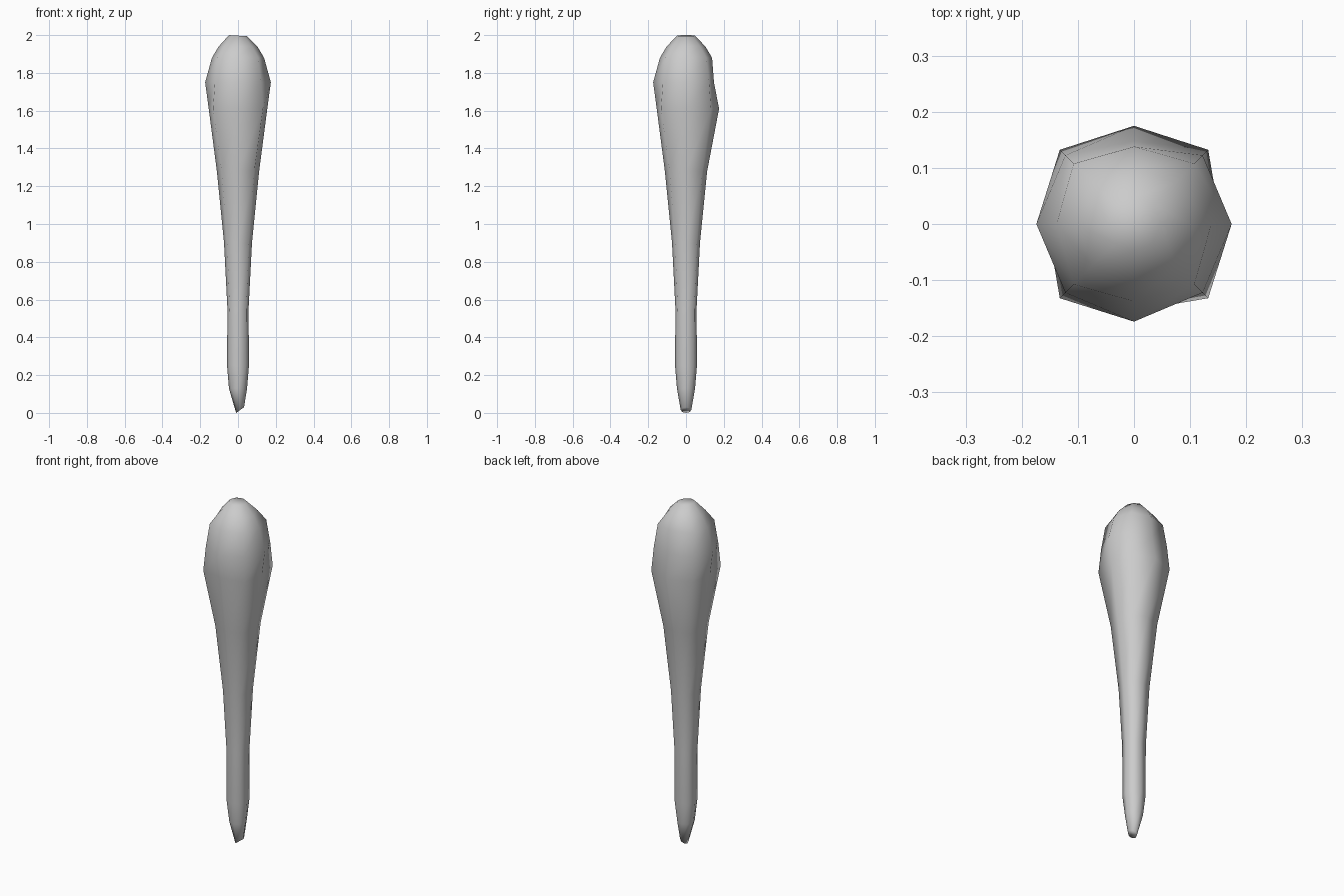
import bpy
import bmesh
from math import sin, cos, pi

cube = bpy.data.objects.get("Cube")
if cube:
    bpy.data.objects.remove(cube)

# One grey material
grey = bpy.data.materials.new("plain grey")
grey.use_nodes = True
colour = (0.6, 0.6, 0.6, 1)
grey.diffuse_color = colour
grey.node_tree.nodes["Principled BSDF"].inputs["Base Color"].default_value = colour

SIDES = 8
BACK = 2  # column facing +y

# Club profile: height, radius on the axes, radius on the corners
profile = [
    (0.015, 0.028, 0.027),
    (0.13, 0.048, 0.047),
    (0.25, 0.058, 0.061),
    (0.55, 0.056, 0.062),
    (0.90, 0.074, 0.081),
    (1.28, 0.112, 0.122),
    (1.61, 0.155, 0.187),
    (1.75, 0.174, 0.173),
    (1.88, 0.138, 0.152),
    (1.94, 0.102, 0.105),
    (1.997, 0.048, 0.048),
]
# The back edge bulges lower than the others
back_radius = {1.61: 0.175, 1.75: 0.148}

bm = bmesh.new()
rings = []
for level, (z, axis_r, corner_r) in enumerate(profile):
    ring = []
    for i in range(SIDES):
        a = 2 * pi * i / SIDES
        r = corner_r if i % 2 else axis_r
        if i == BACK:
            r = back_radius.get(z, r)
        x, y, h = r * cos(a), r * sin(a), z
        if level == 0:  # slanted, slightly offset foot
            x = x * 0.75 + 0.011
            h += 0.015 * cos(a)
        elif level == len(profile) - 1:  # slightly tilted crown
            h -= 0.003 * cos(a)
        ring.append(bm.verts.new((x, y, h)))
    rings.append(ring)

# Wall between rings, then both end caps
for low, high in zip(rings, rings[1:]):
    for i in range(SIDES):
        j = (i + 1) % SIDES
        bm.faces.new((low[i], low[j], high[j], high[i]))
bm.faces.new(list(reversed(rings[0])))
bm.faces.new(rings[-1])
for face in bm.faces:
    face.smooth = True

mesh = bpy.data.meshes.new("club_body")
bm.to_mesh(mesh)
bm.free()
mesh.materials.append(grey)
club = bpy.data.objects.new("club_body", mesh)
bpy.context.collection.objects.link(club)
